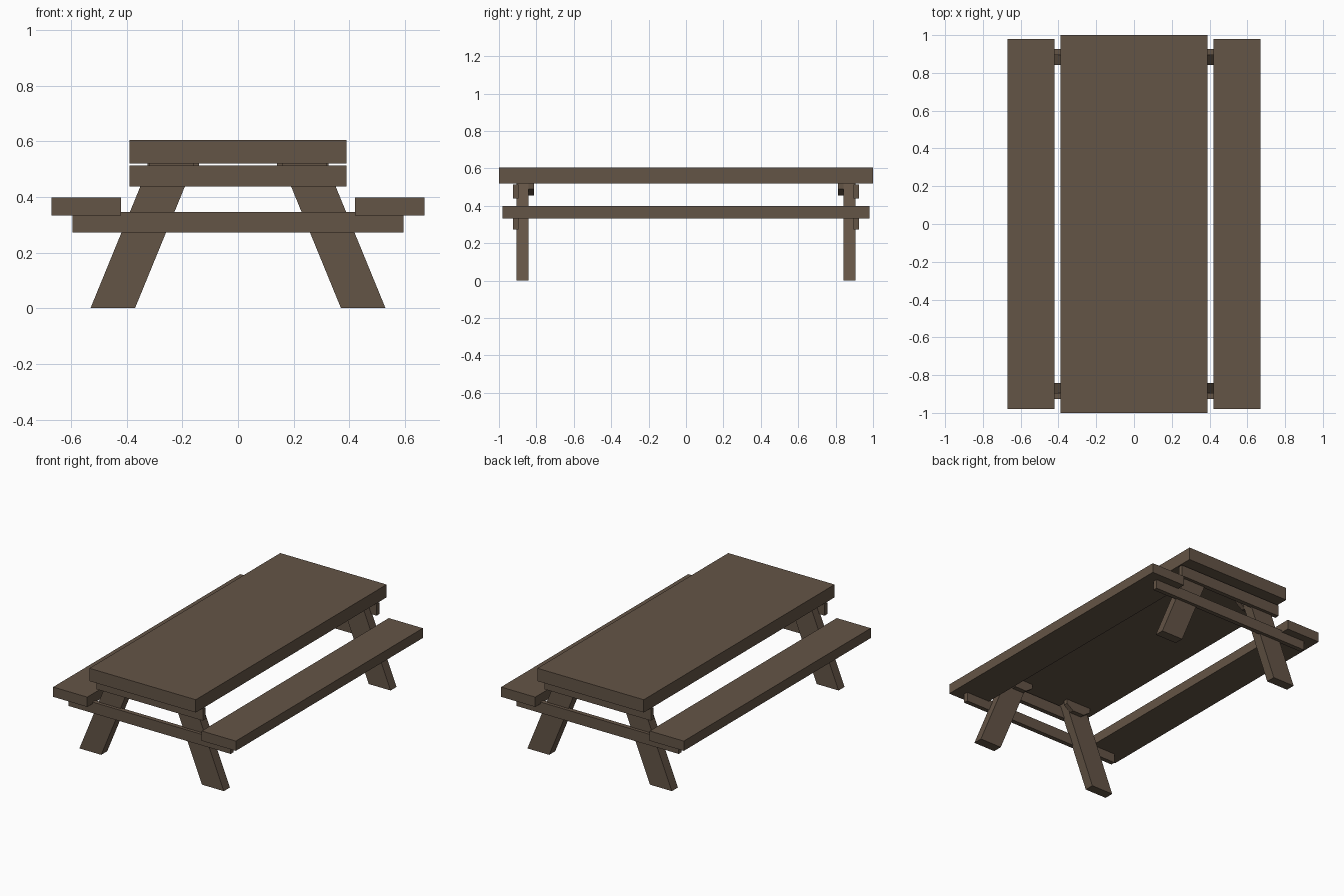
import bpy

if "Cube" in bpy.data.objects:
    bpy.data.objects.remove(bpy.data.objects["Cube"])

wood = bpy.data.materials.new("brown wood")
wood.diffuse_color = (0.127, 0.089, 0.061, 1)
wood.use_nodes = True
wood.node_tree.nodes["Principled BSDF"].inputs["Base Color"].default_value = wood.diffuse_color


def prism(name, outline, y0, y1):
    """Extrude an (x, z) outline from y0 to y1."""
    n = len(outline)
    y0, y1 = sorted((y0, y1))
    # force counter-clockwise order as seen from the front
    area = sum(outline[i][0] * outline[(i + 1) % n][1]
               - outline[(i + 1) % n][0] * outline[i][1] for i in range(n))
    if area < 0:
        outline = outline[::-1]
    verts = [(x, y, z) for y in (y0, y1) for x, z in outline]
    faces = [list(range(n)), list(range(2 * n - 1, n - 1, -1))]
    faces += [[i, i + n, (i + 1) % n + n, (i + 1) % n] for i in range(n)]
    mesh = bpy.data.meshes.new(name)
    mesh.from_pydata(verts, [], faces)
    mesh.materials.append(wood)
    obj = bpy.data.objects.new(name, mesh)
    bpy.context.collection.objects.link(obj)
    return obj


def board(name, x0, x1, y0, y1, z0, z1):
    return prism(name, [(x0, z0), (x1, z0), (x1, z1), (x0, z1)], y0, y1)


# Table top
board("table_top", -0.39, 0.39, -1, 1, 0.52, 0.605)

# Benches
for side, s in (("left", -1), ("right", 1)):
    board(side + "_bench", *sorted((s * 0.42, s * 0.67)), -0.98, 0.98, 0.333, 0.398)

for end, e in (("front", -1), ("back", 1)):
    # Cross beams on the outside of the legs
    board(end + "_top_cleat", -0.39, 0.39, e * 0.896, e * 0.926, 0.438, 0.513)
    board(end + "_bench_beam", -0.595, 0.595, e * 0.896, e * 0.926, 0.272, 0.345)
    for side, s in (("left", -1), ("right", 1)):
        # Slanted leg
        leg = [(0.37, 0), (0.53, 0), (0.317, 0.52), (0.157, 0.52)]
        prism(f"{end}_{side}_leg", [(s * x, z) for x, z in leg], e * 0.842, e * 0.905)
        # Chamfered block inside the leg top
        block = [(0.19, 0.455), (0.275, 0.455), (0.325, 0.49),
                 (0.325, 0.52), (0.14, 0.52), (0.14, 0.49)]
        prism(f"{end}_{side}_block", [(s * x, z) for x, z in block], e * 0.812, e * 0.842)
